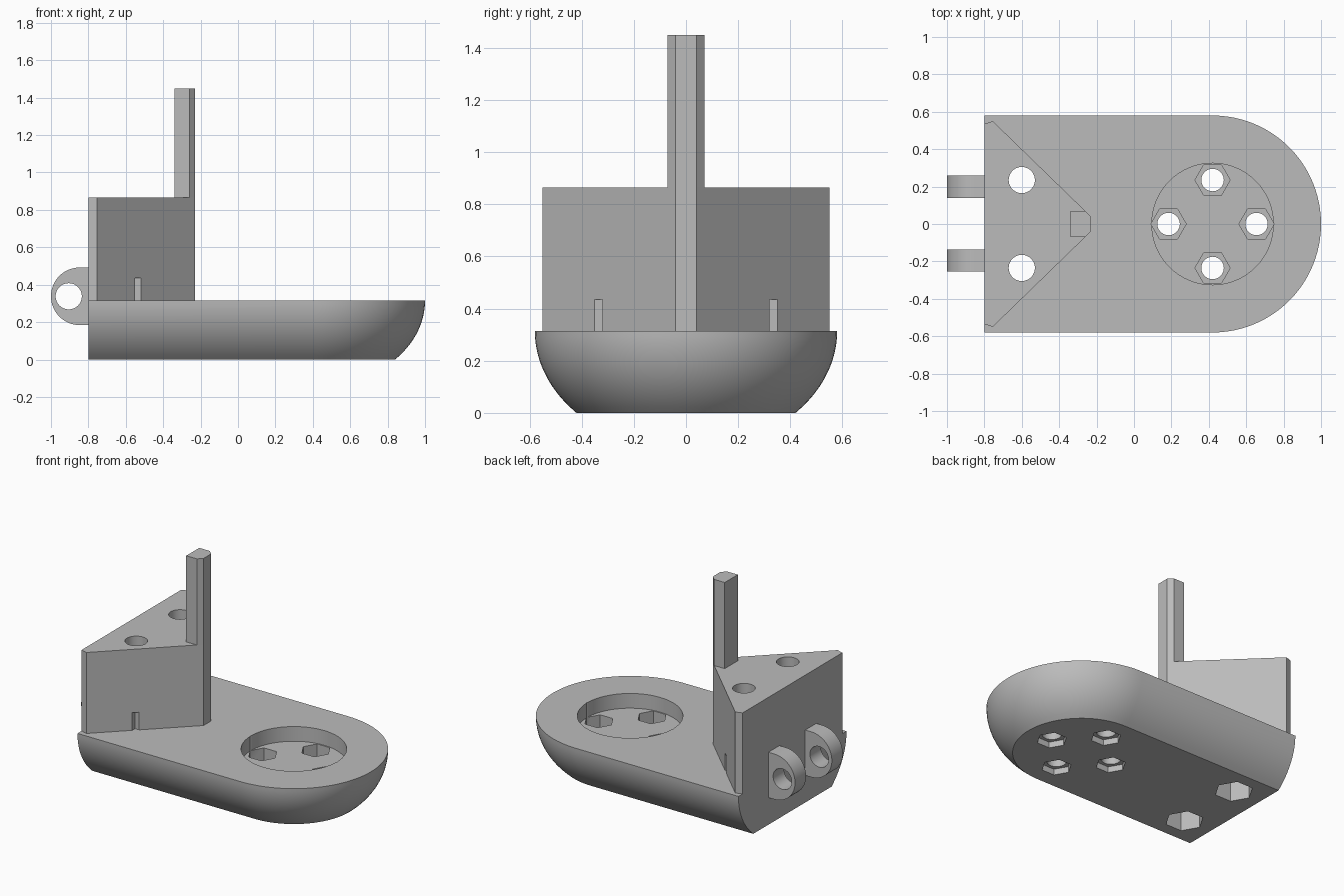
import bpy, bmesh, math
from mathutils import Matrix

if "Cube" in bpy.data.objects:
    bpy.data.objects.remove(bpy.data.objects["Cube"], do_unlink=True)

grey = bpy.data.materials.new("plain grey")
grey.use_nodes = True
GREY = (0.5, 0.5, 0.5, 1)
grey.diffuse_color = GREY
grey.node_tree.nodes["Principled BSDF"].inputs["Base Color"].default_value = GREY

DECK, ROOF, STERN, BOW = 0.315, 0.865, -0.8, 0.42


def loft(name, rings):
    """Closed solid through a stack of equal-length rings."""
    bm = bmesh.new()
    loops = [[bm.verts.new(p) for p in ring] for ring in rings]
    n = len(loops[0])
    for a, b in zip(loops, loops[1:]):
        for i in range(n):
            j = (i + 1) % n
            bm.faces.new((a[i], a[j], b[j], b[i]))
    bm.faces.new(loops[0][::-1])
    bm.faces.new(loops[-1])
    bmesh.ops.recalc_face_normals(bm, faces=bm.faces)
    me = bpy.data.meshes.new(name)
    bm.to_mesh(me)
    bm.free()
    me.materials.append(grey)
    ob = bpy.data.objects.new(name, me)
    bpy.context.collection.objects.link(ob)
    return ob


def prism(name, outline, z0, z1):
    return loft(name, [[(x, y, z) for x, y in outline] for z in (z0, z1)])


def circle(x, y, r, n=48):
    return [(x + r * math.cos(math.tau * i / n), y + r * math.sin(math.tau * i / n))
            for i in range(n)]


def select(ob):
    bpy.ops.object.select_all(action="DESELECT")
    ob.select_set(True)
    bpy.context.view_layer.objects.active = ob


def cut(ob, outline, z0, z1):
    """Subtract a vertical prism and discard the cutter."""
    cutter = prism("cutter", outline, z0, z1)
    cutter.hide_render = True
    mod = ob.modifiers.new("cut", "BOOLEAN")
    mod.operation, mod.solver, mod.object = "DIFFERENCE", "EXACT", cutter
    select(ob)
    bpy.ops.object.modifier_apply(modifier=mod.name)
    bpy.data.objects.remove(cutter, do_unlink=True)


def smooth(ob):
    select(ob)
    bpy.ops.object.shade_smooth_by_angle(angle=math.radians(30))


# Hull: round-bowed outline narrowing along an elliptical side
def hull_ring(z):
    r = 0.58 * math.sqrt(1 - ((DECK - z) / 0.457) ** 2)
    steps = 48
    arc = [(BOW + r * math.cos(a), r * math.sin(a), z)
           for a in (math.pi * (i / steps - 0.5) for i in range(steps + 1))]
    return [(STERN, -r, z)] + arc + [(STERN, r, z)]


hull = loft("hull", [hull_ring(DECK * i / 14) for i in range(15)])

# Round deck recess with four bolt holes, hexagonal at both ends
cut(hull, circle(BOW, 0, 0.325, 64), 0.215, 0.5)
for i in range(4):
    a = i * math.pi / 2
    x, y = BOW + 0.235 * math.cos(a), 0.235 * math.sin(a)
    cut(hull, circle(x, y, 0.06), -0.1, 0.5)
    cut(hull, circle(x, y, 0.094, 6), 0.115, 0.5)
    cut(hull, circle(x, y, 0.094, 6), -0.1, 0.04)

# Wedge-shaped block with chamfered corners
half = [(STERN, 0.535), (-0.755, 0.55), (-0.23, 0.04)]
block = prism("wedge_block", half + [(x, -y) for x, y in half[::-1]], DECK, ROOF)

for s in (-1, 1):
    # Bolt shafts through block and hull, nut pockets below
    y = 0.235 * s
    cut(block, circle(-0.6, y, 0.07), 0.2, 1)
    cut(hull, circle(-0.6, y, 0.07), -0.1, 0.5)
    cut(hull, circle(-0.6, y, 0.12, 6), -0.1, 0.2)
    # Small slot in each slanted face
    cut(block, [(-0.55, 0.32 * s), (-0.5, 0.32 * s), (-0.5, 0.4 * s), (-0.55, 0.4 * s)],
        0.25, 0.435)

# Mast
side = [(-0.34, 0.07), (-0.26, 0.07), (-0.23, 0.04)]
prism("mast", side + [(x, -y) for x, y in side[::-1]], ROOF, 1.45)

# Rear hinge lugs: drawn flat, bored, then turned upright
turn = Matrix.Rotation(math.pi / 2, 4, "X")
for label, y0 in (("left", 0.14), ("right", -0.255)):
    arc = [(-0.846 + 0.154 * math.cos(a), 0.338 + 0.154 * math.sin(a))
           for a in (math.pi * (0.5 + i / 32) for i in range(33))]
    lug = prism(label + "_hinge_lug", [(STERN, 0.492)] + arc + [(STERN, 0.184)],
                -y0 - 0.118, -y0)
    cut(lug, circle(-0.905, 0.338, 0.07), -1, 1)
    lug.data.transform(turn)
    smooth(lug)

smooth(hull)
smooth(block)
